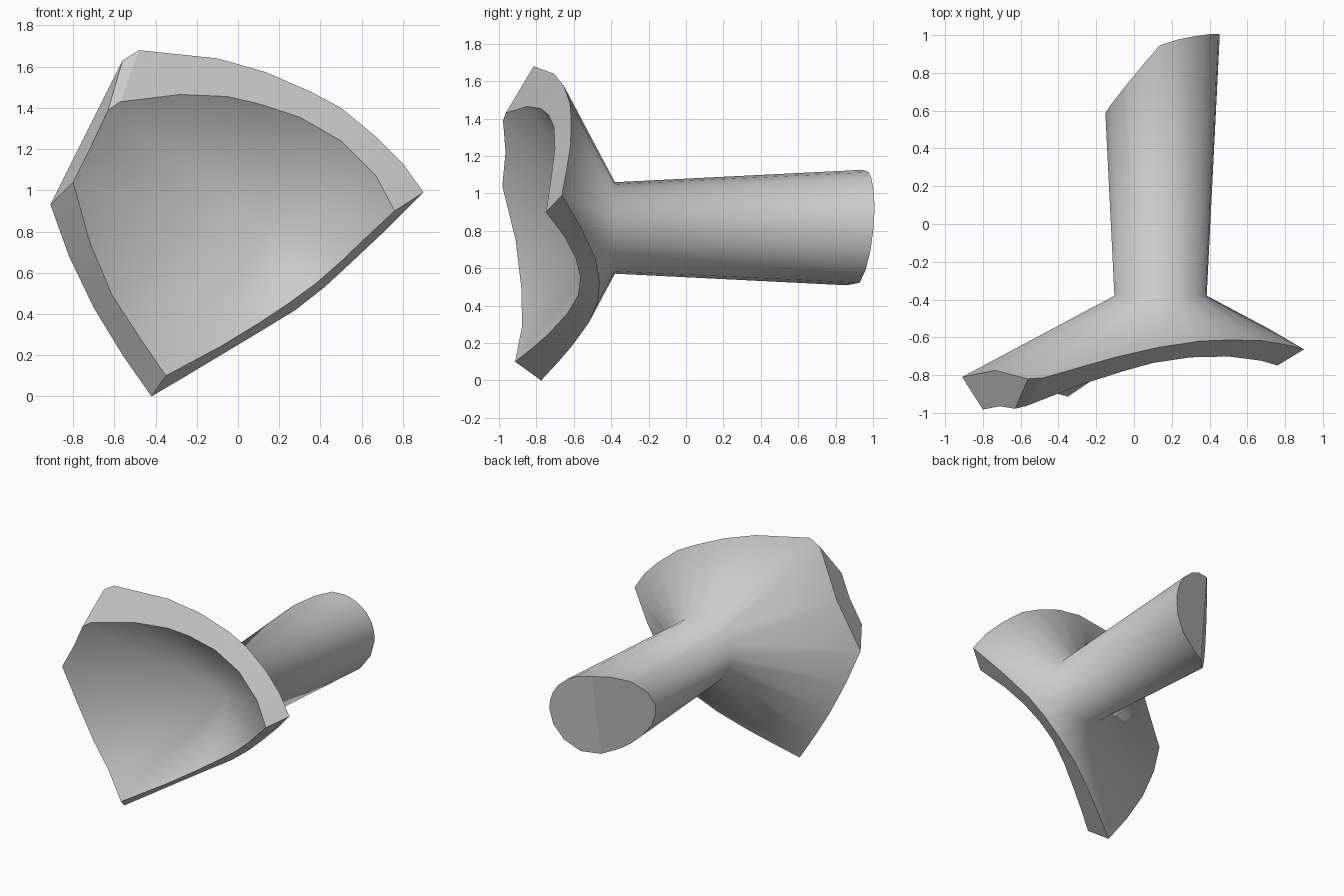
import bpy, bmesh, math

if "Cube" in bpy.data.objects:
    bpy.data.objects.remove(bpy.data.objects["Cube"])

CX, CZ = 0.14, 0.815            # shared axis of stem and cone (runs along y)
NECK_Y, NECK_R = -0.38, 0.245

# Rim outlines in the front view (x, z), from the bottom corner clockwise
OUTER = [(-.42, 0), (-.56, .20), (-.70, .43), (-.82, .68), (-.91, .93),
         (-.735, 1.28), (-.56, 1.63), (-.48, 1.68),
         (-.10, 1.64), (.13, 1.575), (.35, 1.48), (.50, 1.40), (.67, 1.26), (.80, 1.13), (.90, .99),
         (.72, .81), (.55, .65), (.42, .53), (.28, .42), (.10, .31), (-.10, .19), (-.25, .10)]
INNER = [(-.35, .10), (-.48, .29), (-.61, .49), (-.72, .75), (-.80, 1.04),
         (-.71, 1.22), (-.63, 1.39), (-.57, 1.43),
         (-.28, 1.465), (-.05, 1.455), (.10, 1.42), (.30, 1.355), (.50, 1.24), (.67, 1.07), (.76, .90),
         (.62, .77), (.50, .655), (.38, .55), (.25, .455), (.10, .355), (-.08, .245), (-.22, .17)]
TOP, BOTTOM = 9, 19             # where the stem's two end cuts meet


def radius(x, z):
    return math.hypot(x - CX, z - CZ)


def outer_y(x, z):              # back cone
    return NECK_Y - 0.53 * (radius(x, z) - NECK_R)


def inner_y(x, z):              # front dish cone
    return -0.32 - 0.685 * radius(x, z)


def stem_end(x, z):             # slanted cut and nearly square cut
    return min(0.58 + 1.15 * (x + .155) + 0.1 * (z - .81),
               1.0 + 0.23 * (x - .45) + 0.086 * (z - .80))


def on_stem(angle, y):
    r = NECK_R + 0.05 * (y - NECK_Y)
    return CX + r * math.cos(angle), CZ + r * math.sin(angle)


def end_point(angle):
    y = 0.9
    for _ in range(12):
        x, z = on_stem(angle, y)
        y = stem_end(x, z)
    return x, y, z


bm = bmesh.new()
angles = [math.atan2(z - CZ, x - CX) for x, z in OUTER]
n = len(angles)

# Rings: dish rim, back rim, neck, stem end
dish = [bm.verts.new((x, inner_y(x, z), z)) for x, z in INNER]
back = [bm.verts.new((x, outer_y(x, z), z)) for x, z in OUTER]
neck = []
for a in angles:
    x, z = on_stem(a, NECK_Y)
    neck.append(bm.verts.new((x, NECK_Y, z)))
end = [bm.verts.new(end_point(a)) for a in angles]
apex = bm.verts.new((CX, -0.34, CZ))

# Skin between the rings, and the dish as a fan
for i in range(n):
    j = (i + 1) % n
    bm.faces.new((apex, dish[i], dish[j]))
    for a, b in ((dish, back), (back, neck), (neck, end)):
        bm.faces.new((a[i], b[i], b[j], a[j]))

# Two flat faces at the stem end
bm.faces.new(end[TOP:BOTTOM + 1])
bm.faces.new(end[BOTTOM:] + end[:TOP + 1])
bmesh.ops.recalc_face_normals(bm, faces=bm.faces)

# Smooth shading, sharp rims, blended neck
neck_set = set(neck)
for f in bm.faces:
    f.smooth = True
for e in bm.edges:
    blended = all(v in neck_set for v in e.verts)
    e.smooth = blended or e.calc_face_angle(0) < math.radians(27)
for i, j in ((TOP, BOTTOM),):
    e = bm.edges.get((end[i], end[j]))
    if e:
        e.smooth = False

mesh = bpy.data.meshes.new("dish_and_stem")
bm.to_mesh(mesh)
bm.free()
obj = bpy.data.objects.new("dish_and_stem", mesh)
bpy.context.collection.objects.link(obj)
